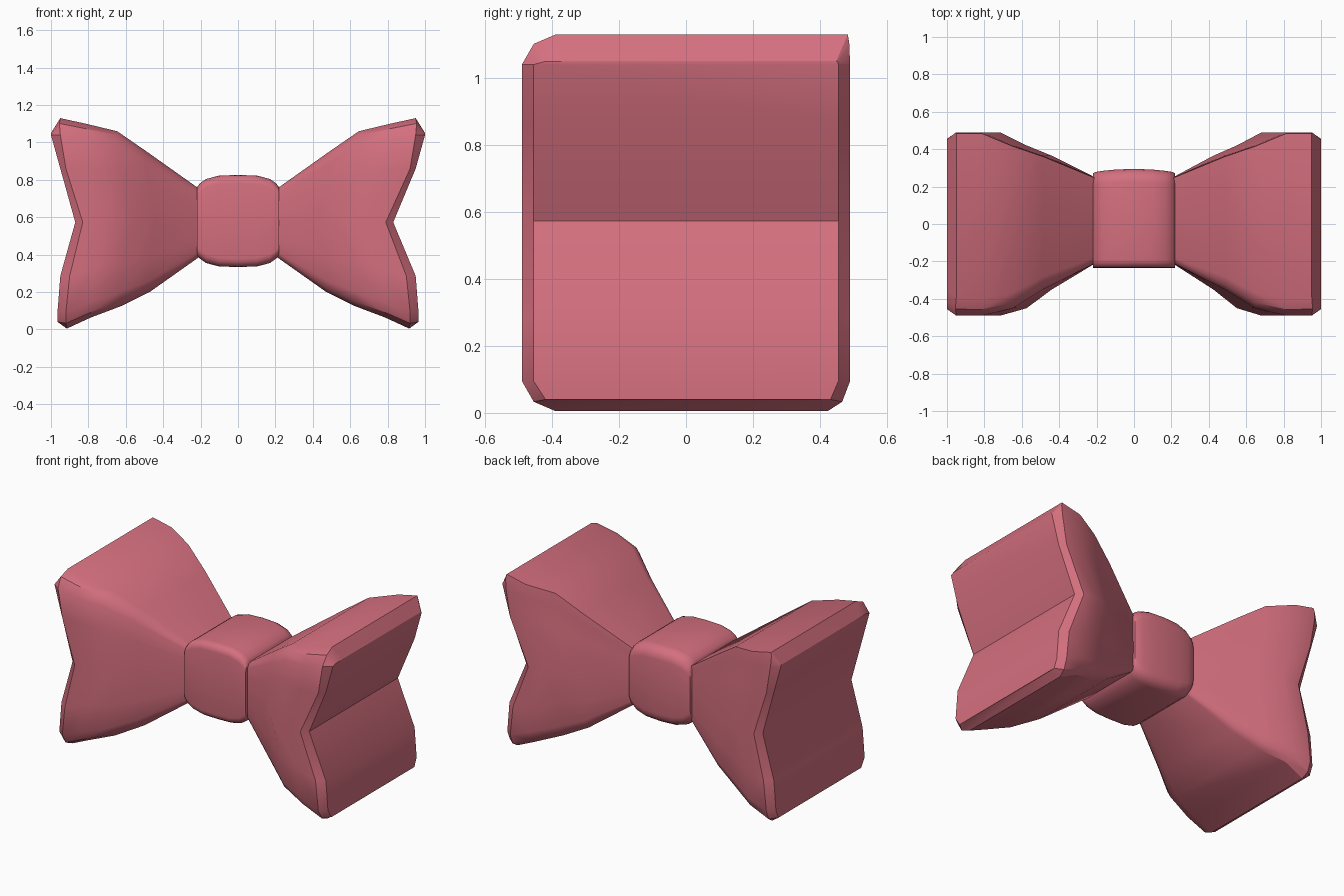
import bpy, bmesh, math

if "Cube" in bpy.data.objects:
    bpy.data.objects.remove(bpy.data.objects["Cube"], do_unlink=True)

rose = bpy.data.materials.new("rose pink")
rose.use_nodes = True
colour = (0.66, 0.16, 0.21, 1)
rose.diffuse_color = colour
rose.node_tree.nodes["Principled BSDF"].inputs["Base Color"].default_value = colour


def lerp(a, b, t):
    return a + (b - a) * t


def finish(name, bm, angle):
    bmesh.ops.recalc_face_normals(bm, faces=bm.faces)
    mesh = bpy.data.meshes.new(name)
    bm.to_mesh(mesh)
    bm.free()
    mesh.materials.append(rose)
    obj = bpy.data.objects.new(name, mesh)
    bpy.context.collection.objects.link(obj)
    bpy.ops.object.select_all(action="DESELECT")
    obj.select_set(True)
    bpy.context.view_layer.objects.active = obj
    bpy.ops.object.shade_smooth_by_angle(angle=math.radians(angle))


def loft(bm, rings):
    """Join closed rings of points with quads and return the vertex rings."""
    rings = [[bm.verts.new(p) for p in ring] for ring in rings]
    for a, b in zip(rings, rings[1:]):
        for i in range(len(a)):
            j = (i + 1) % len(a)
            bm.faces.new((a[i], a[j], b[j], b[i]))
    return rings


# Wing rows from top to bottom: height fraction, rim x, end x
ROWS = [(1, .95, 1), (.975, .955, 1), (.92, .95, 1), (.76, .92, .95),
        (.505, .79, .83), (.25, .90, .95), (.08, .92, .965),
        (.025, .92, .965), (0, .915, .96)]
# Wing sections: fraction along, bottom z, top z, front depth, back depth
SECTIONS = [(0, .40, .74, .20, .24), (.39, .20, .95, .35, .365),
            (.60, .125, 1.06, .45, .42), (.82, .065, 1.10, .49, .49),
            (1, .005, 1.13, .49, .49)]


def wing(name, sign, notch):
    def ring(f, low, high, front, back, end=False):
        sides = []
        for direction, depth, top_cut, low_cut in ((-1, front, .09, .09),
                                                   (1, back, .006, .06)):
            points = []
            for i, (t, rim_x, end_x) in enumerate(ROWS):
                # soften the long corners, more so where the wing is tall
                cut = top_cut if i < 4 else low_cut
                shrink = {0: 1, 1: .35}.get(min(i, len(ROWS) - 1 - i), 0)
                y = depth - cut * shrink * (high - low)
                x = end_x if end else lerp(.19, rim_x, f)
                if i == 4:
                    x += notch * f
                z = lerp(low, high, t)
                if end:
                    z = min(max(z, .04 + .01 * t), 1.05 - .012 * (1 - t))
                points.append((sign * x, direction * y, z))
            sides.append(points)
        return sides[0] + sides[1][::-1]

    bm = bmesh.new()
    parts = [ring(*s) for s in SECTIONS]
    parts.append(ring(1, .005, 1.13, .455, .455, end=True))
    rings = loft(bm, parts)
    # close both ends with strips running front to back
    for cap in (rings[0], rings[-1]):
        n = len(cap)
        for i in range(n // 2 - 1):
            bm.faces.new((cap[i], cap[i + 1], cap[n - 2 - i], cap[n - 1 - i]))
    bmesh.ops.remove_doubles(bm, verts=bm.verts, dist=.0005)
    finish(name, bm, 32)


wing("left_wing", 1, 0)
wing("right_wing", -1, .04)


# Centre knot: rounded front-to-back loops swept across, swelling in the middle
def knot_ring(x, half, back):
    front, mid = -.235, .58
    corners = [(front, -1, -1), (back, 1, -1), (back, 1, 1), (front, -1, 1)]
    ring = []
    for k, (y, sy, sz) in enumerate(corners):
        radius = .045 if sy < 0 else .07
        for step in range(5):
            a = math.pi + k * math.pi / 2 + step * math.pi / 8
            cy, cz = y - sy * radius, mid + sz * (half - radius)
            ring.append((x, cy + radius * math.cos(a), cz + radius * math.sin(a)))
    return ring


bm = bmesh.new()
PROFILE = [(.22, .18, .272), (.205, .20, .278), (.17, .225, .284),
           (.10, .243, .291), (0, .246, .295)]
stations = [(-x, h, b) for x, h, b in PROFILE] + PROFILE[-2::-1]
knot = loft(bm, [knot_ring(*s) for s in stations])
for cap in (knot[0], knot[-1]):
    bm.faces.new(cap)
finish("centre_knot", bm, 45)
